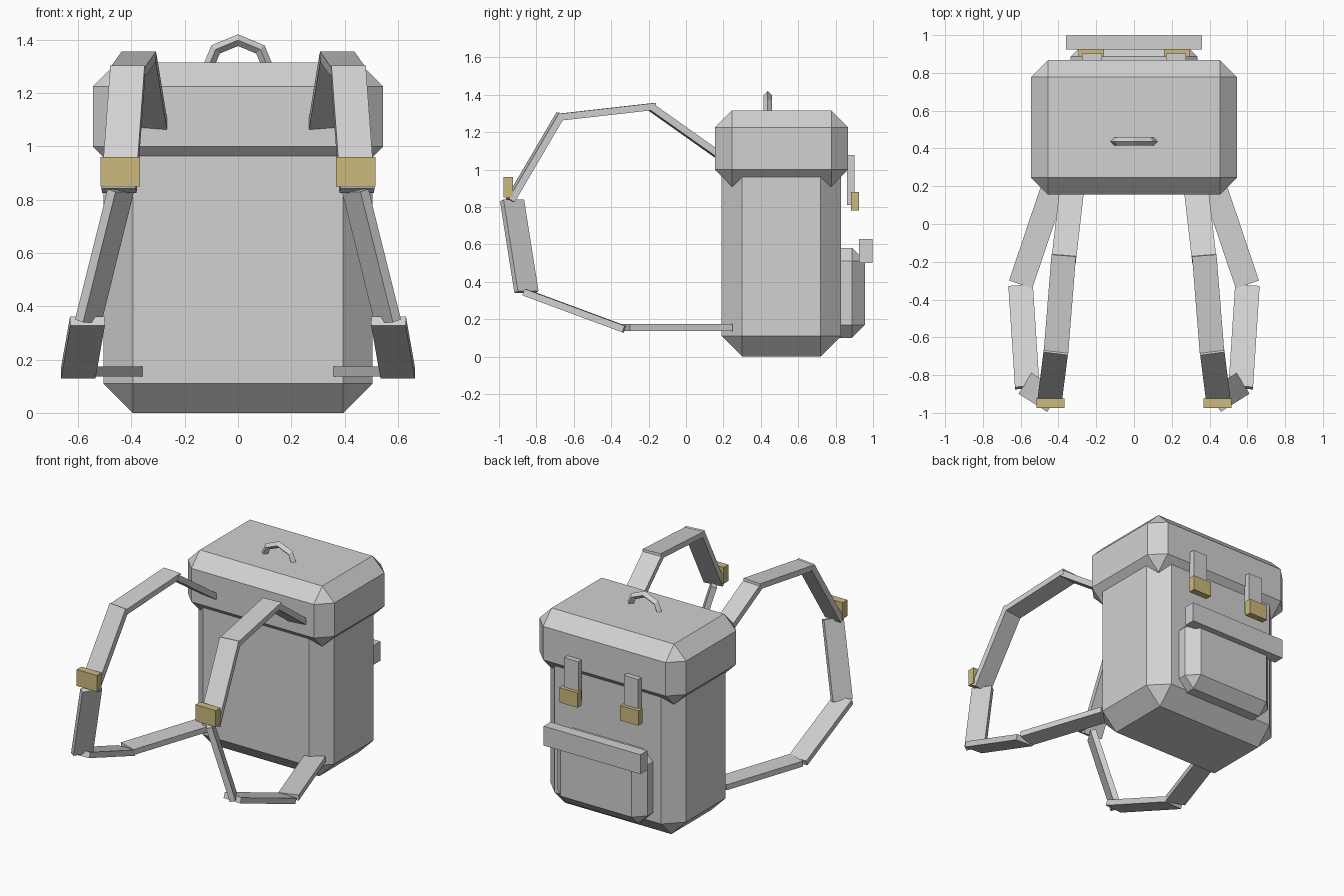
import bpy
import bmesh
from mathutils import Vector, Matrix

cube = bpy.data.objects.get("Cube")
if cube:
    bpy.data.objects.remove(cube, do_unlink=True)


def make_material(name, rgb):
    mat = bpy.data.materials.new(name)
    mat.use_nodes = True
    colour = (*rgb, 1)
    mat.diffuse_color = colour
    mat.node_tree.nodes["Principled BSDF"].inputs["Base Color"].default_value = colour
    return mat


canvas = make_material("grey canvas", (0.64, 0.64, 0.64))
brass = make_material("brass", (0.61, 0.49, 0.21))


def finish(name, bm, mat):
    bmesh.ops.recalc_face_normals(bm, faces=bm.faces)
    mesh = bpy.data.meshes.new(name)
    bm.to_mesh(mesh)
    bm.free()
    mesh.materials.append(mat)
    obj = bpy.data.objects.new(name, mesh)
    bpy.context.collection.objects.link(obj)
    return obj


def box(name, low, high, mat=canvas, chamfer=0):
    """Box between two corners, with optional flat chamfers on every edge."""
    low, high = Vector(low), Vector(high)
    bm = bmesh.new()
    bmesh.ops.create_cube(bm, size=1)
    bmesh.ops.scale(bm, vec=high - low, verts=bm.verts)
    bmesh.ops.translate(bm, vec=(low + high) / 2, verts=bm.verts)
    if chamfer:
        bmesh.ops.bevel(bm, geom=bm.edges[:], offset=chamfer, offset_type='OFFSET',
                        segments=1, profile=0.5, affect='EDGES')
    return finish(name, bm, mat)


def strap(name, start, end, width=0.13, thick=0.037):
    """Flat strap piece from start to end, its width kept level."""
    start, end = Vector(start), Vector(end)
    along = (end - start).normalized()
    across = along.cross(Vector((0, 0, 1))).normalized()
    normal = across.cross(along)
    bm = bmesh.new()
    bmesh.ops.create_cube(bm, size=1)
    bmesh.ops.scale(bm, vec=(width, (end - start).length, thick), verts=bm.verts)
    turn = Matrix((across, along, normal)).transposed().to_4x4()
    bmesh.ops.transform(bm, matrix=Matrix.Translation((start + end) / 2) @ turn, verts=bm.verts)
    return finish(name, bm, canvas)


# Bag body, lid and rear pocket
box("body", (-0.505, 0.19, 0), (0.505, 0.83, 1.22), chamfer=0.11)
box("lid", (-0.545, 0.155, 0.91), (0.545, 0.867, 1.315), chamfer=0.09)
box("pocket", (-0.335, 0.70, 0.10), (0.335, 0.957, 0.582), chamfer=0.07)
box("pocket_flap", (-0.36, 0.925, 0.50), (0.36, 0.998, 0.63))

# Carry handle: faceted ring half sunk into the lid
bpy.ops.mesh.primitive_torus_add(major_segments=8, minor_segments=4, major_radius=0.119,
                                 minor_radius=0.022, location=(0, 0.437, 1.28),
                                 rotation=(1.5708, 0, 0))
handle = bpy.context.object
handle.name = "carry_handle"
handle.data.materials.append(canvas)

# Shoulder strap pieces, from the lid round to the base
pieces = {
    "upper_back": ((0.325, 0.22, 1.045), (0.372, -0.19, 1.335)),
    "top": ((0.372, -0.165, 1.338), (0.413, -0.68, 1.28)),
    "front": ((0.413, -0.67, 1.295), (0.447, -0.94, 0.835)),
    "lower_front": ((0.44, -0.93, 0.835), (0.562, -0.853, 0.345)),
    "lower": ((0.565, -0.865, 0.345), (0.60, -0.33, 0.147)),
    "base": ((0.60, -0.32, 0.155), (0.415, 0.228, 0.155)),
}
for side, s in (("left", 1), ("right", -1)):
    for part, ends in pieces.items():
        strap(f"{side}_strap_{part}", *[(s * x, y, z) for x, y, z in ends])

    def side_box(name, centre, half, low, high, mat=canvas):
        box(f"{side}_{name}", (s * centre - half, *low), (s * centre + half, *high), mat)

    # Brass shoulder buckle, and the lid strap with its own buckle
    side_box("shoulder_buckle", 0.442, 0.075, (-0.975, 0.85), (-0.925, 0.96), brass)
    side_box("lid_strap", 0.222, 0.053, (0.862, 0.81), (0.902, 1.077))
    side_box("lid_buckle", 0.226, 0.068, (0.883, 0.78), (0.926, 0.88), brass)
